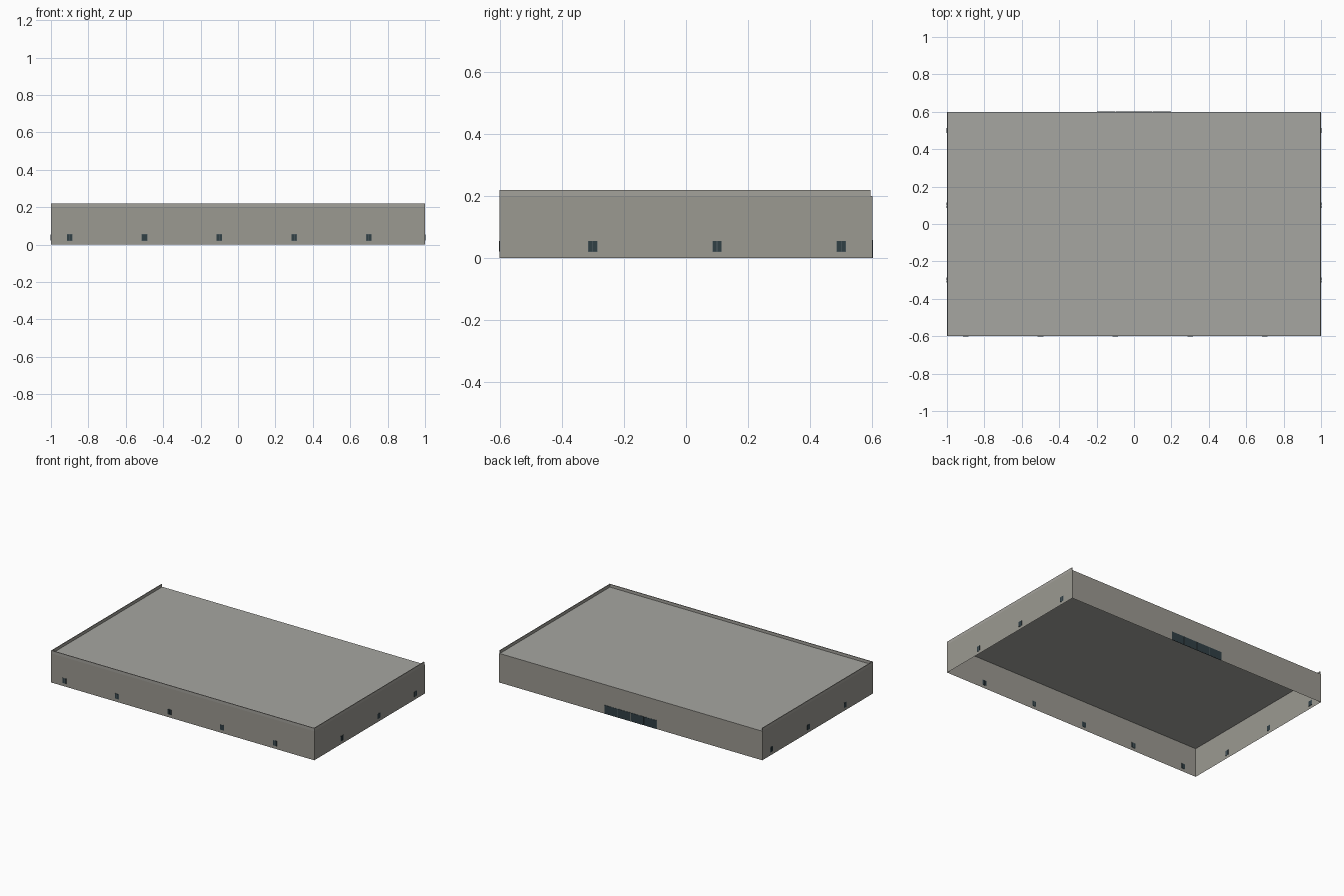
import bpy, bmesh
from math import pi
from mathutils import Matrix, Vector

if "Cube" in bpy.data.objects:
    bpy.data.objects.remove(bpy.data.objects["Cube"])

HX, HY, WALL, TOP = 1.0, 0.6, 0.20, 0.22


def material(name, rgb):
    m = bpy.data.materials.new(name)
    m.diffuse_color = (*rgb, 1)
    m.use_nodes = True
    m.node_tree.nodes["Principled BSDF"].inputs["Base Color"].default_value = m.diffuse_color
    return m


wall_mat = material("concrete_wall", (0.33, 0.32, 0.285))
cap_mat = material("parapet_grey", (0.37, 0.36, 0.33))
roof_mat = material("roof_grey", (0.38, 0.38, 0.355))
frame_mat = material("frame_slate", (0.09, 0.12, 0.13))
glass_mat = material("dark_glass", (0.03, 0.05, 0.06))


def finish(name, bm, mat, matrix=Matrix()):
    mesh = bpy.data.meshes.new(name)
    bm.to_mesh(mesh)
    bm.free()
    mesh.materials.append(mat)
    obj = bpy.data.objects.new(name, mesh)
    obj.matrix_world = matrix
    bpy.context.collection.objects.link(obj)
    return obj


def box(name, lo, hi, mat, matrix=Matrix()):
    lo, hi = Vector(lo), Vector(hi)
    bm = bmesh.new()
    bmesh.ops.create_cube(bm, size=1)
    for v in bm.verts:
        v.co = [(lo[i] + hi[i]) / 2 + v.co[i] * (hi[i] - lo[i]) for i in range(3)]
    return finish(name, bm, mat, matrix)


# Single-skin walls, open underneath
bm = bmesh.new()
bmesh.ops.create_cube(bm, size=1)
for v in bm.verts:
    v.co = (v.co.x * 2 * HX, v.co.y * 2 * HY, (v.co.z + 0.5) * WALL)
bmesh.ops.delete(bm, geom=[f for f in bm.faces if abs(f.normal.z) > 0.5], context='FACES')
finish("walls", bm, wall_mat)

# Flat roof
bm = bmesh.new()
bmesh.ops.create_grid(bm, x_segments=1, y_segments=1, size=1)
bmesh.ops.scale(bm, vec=(HX, HY, 1), verts=bm.verts)
bmesh.ops.translate(bm, vec=(0, 0, WALL), verts=bm.verts)
finish("roof", bm, roof_mat)

# Low parapet on the front and both sides; the back edge stays open
T = 0.005
box("front_parapet", (-HX, -HY, WALL), (HX, -HY + T, TOP), cap_mat)
box("right_parapet", (HX - T, -HY + T, WALL), (HX, HY - T, TOP), cap_mat)
box("left_parapet", (-HX, -HY + T, WALL), (-HX + T, HY - T, TOP), cap_mat)


# Glazing running through the wall skin: frame slab plus separate panes.
# Local x runs along the wall, local -y points outward.
def glazing(name, x, y, angle, width, z0, z1, panes):
    m = Matrix.Translation((x, y, 0)) @ Matrix.Rotation(angle, 4, 'Z')
    box(name + "_frame", (-width / 2, -0.001, z0), (width / 2, 0.001, z1), frame_mat, m)
    step, gap = width / panes, 0.0012
    for i in range(panes):
        a = -width / 2 + i * step
        box(f"{name}_pane_{i + 1}", (a + gap, -0.002, z0 + gap),
            (a + step - gap, 0.002, z1 - gap), glass_mat, m)


# Small two-pane windows
for i in range(5):
    glazing(f"front_window_{i + 1}", -0.9 + 0.4 * i, -HY, 0, 0.03, 0.02, 0.056, 2)
for i in range(3):
    y = -0.3 + 0.4 * i
    glazing(f"right_window_{i + 1}", HX, y, pi / 2, 0.03, 0.02, 0.056, 2)
    glazing(f"left_window_{i + 1}", -HX, y, -pi / 2, 0.03, 0.02, 0.056, 2)

# Wide four-panel entrance at the back
for i in range(4):
    glazing(f"back_entrance_{i + 1}", -0.15 + 0.1 * i, HY, pi, 0.098, 0.0, 0.06, 1)
